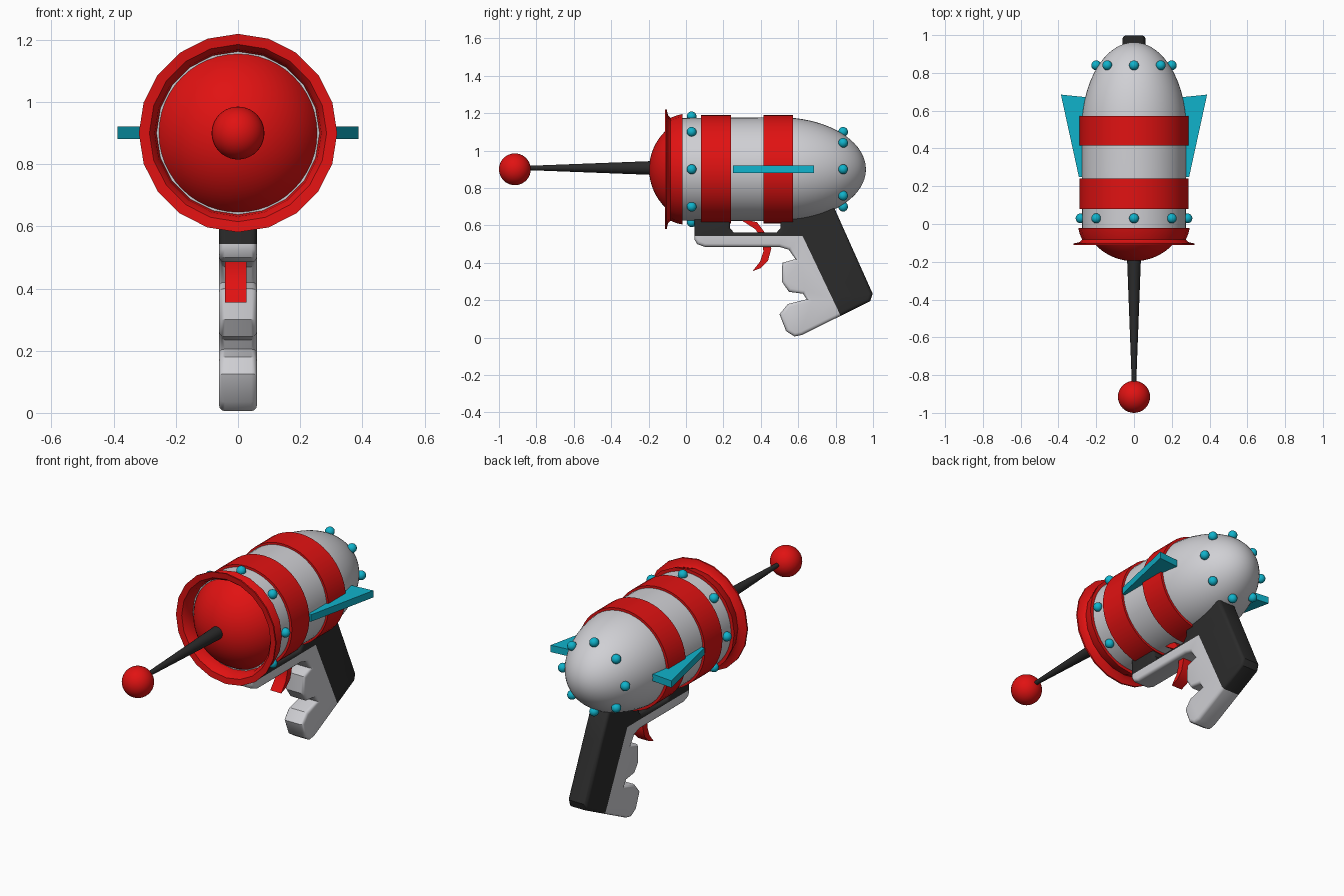
import bpy, bmesh, math
from mathutils import Vector

if "Cube" in bpy.data.objects:
    bpy.data.objects.remove(bpy.data.objects["Cube"])

AXIS_Z = 0.9  # height of the barrel axis


def material(name, rgb):
    m = bpy.data.materials.new(name)
    m.diffuse_color = (*rgb, 1)
    m.use_nodes = True
    m.node_tree.nodes["Principled BSDF"].inputs["Base Color"].default_value = m.diffuse_color
    return m


RED = material("red", (0.75, 0.006, 0.006))
GREY = material("light grey", (0.63, 0.63, 0.66))
TEAL = material("teal", (0.005, 0.45, 0.60))
BLACK = material("black", (0.024, 0.024, 0.024))


def finish(name, bm, *mats):
    bmesh.ops.recalc_face_normals(bm, faces=bm.faces)
    me = bpy.data.meshes.new(name)
    bm.to_mesh(me)
    bm.free()
    for m in mats:
        me.materials.append(m)
    ob = bpy.data.objects.new(name, me)
    bpy.context.collection.objects.link(ob)
    return ob


def lathe(name, profile, mat, sides=48, closed=False, z=AXIS_Z):
    """Spin (y, radius) points around the barrel axis."""
    bm = bmesh.new()
    rings = []
    for y, r in profile:
        rings.append([bm.verts.new((r * math.sin(a), y, z + r * math.cos(a)))
                      for a in (2 * math.pi * i / sides for i in range(sides))])
    pairs = list(zip(rings, rings[1:]))
    if closed:
        pairs.append((rings[-1], rings[0]))
    for a, b in pairs:
        for i in range(sides):
            j = (i + 1) % sides
            bm.faces.new((a[i], a[j], b[j], b[i]))
    bmesh.ops.remove_doubles(bm, verts=bm.verts, dist=1e-5)
    return finish(name, bm, mat)


def sphere(name, centre, r, mat, u=16, v=10):
    bm = bmesh.new()
    bmesh.ops.create_uvsphere(bm, u_segments=u, v_segments=v, radius=r)
    bmesh.ops.translate(bm, verts=bm.verts, vec=centre)
    return finish(name, bm, mat)


def prism(points, axis, lo, hi):
    """Extrude a 2D outline; axis 'x' takes (y, z) points, 'z' takes (x, y)."""
    bm = bmesh.new()
    vs = [bm.verts.new((lo, a, b) if axis == 'x' else (a, b, lo)) for a, b in points]
    f = bm.faces.new(vs)
    new = bmesh.ops.extrude_face_region(bm, geom=[f])["geom"]
    d = Vector((hi - lo, 0, 0)) if axis == 'x' else Vector((0, 0, hi - lo))
    bmesh.ops.translate(bm, verts=[g for g in new if isinstance(g, bmesh.types.BMVert)], vec=d)
    bmesh.ops.recalc_face_normals(bm, faces=bm.faces)
    return bm


# Barrel: cylinder with an elliptical rear dome
dome = [(0.5 + 0.462 * math.sin(t), 0.278 * math.cos(t))
        for t in (math.pi / 2 * i / 18 for i in range(19))]
lathe("barrel", [(-0.04, 0.0), (-0.04, 0.274)] + dome, GREY)

# Red bands around the barrel
for name, y0, y1 in (("front_band", 0.08, 0.24), ("rear_band", 0.415, 0.572)):
    lathe(name, [(y0, 0.265), (y0, 0.289), (y1, 0.289), (y1, 0.255)], RED, closed=True)

# Flared muzzle ring, and the shallow dome inside it
lathe("muzzle_ring", [(-0.02, 0.262), (-0.02, 0.295), (-0.05, 0.288), (-0.082, 0.275),
                      (-0.096, 0.288), (-0.103, 0.319), (-0.112, 0.319), (-0.108, 0.285),
                      (-0.085, 0.268), (-0.04, 0.262)], RED, sides=20, closed=True)
lathe("muzzle_dome", [(0.088 - 0.285 * math.cos(t), 0.285 * math.sin(t))
                      for t in (math.radians(70) * i / 12 for i in range(13))], RED)

# Antenna spike with ball tip
lathe("antenna", [(-0.15, 0), (-0.15, 0.038), (-0.86, 0.011), (-0.86, 0)], BLACK, sides=24, z=0.907)
sphere("antenna_ball", (0, -0.915, 0.9), 0.085, RED, 32, 20)

# Two rings of eight studs
for name, y, r in (("front_stud", 0.03, 0.283), ("rear_stud", 0.84, 0.2)):
    for i in range(8):
        a = math.pi / 4 * i
        sphere(f"{name}_{i + 1}", (r * math.sin(a), y, AXIS_Z + r * math.cos(a)), 0.026, TEAL)

# Side fins
for side, s in (("right", 1), ("left", -1)):
    pts = [(s * 0.292, 0.25), (s * 0.387, 0.685), (s * 0.24, 0.67), (s * 0.255, 0.25)]
    finish(f"{side}_fin", prism(pts, 'z', 0.881, 0.921), TEAL)

# Grip with trigger guard: one bevelled outline, cut along the colour border
grip = [(0.045, 0.66), (0.045, 0.525), (0.06, 0.5), (0.10, 0.485), (0.50, 0.485),
        (0.55, 0.47), (0.585, 0.42), (0.515, 0.40), (0.512, 0.30), (0.55, 0.245),
        (0.625, 0.235), (0.645, 0.205), (0.545, 0.18), (0.50, 0.125), (0.535, 0.035),
        (0.58, 0.006), (0.62, 0.014), (0.985, 0.195), (0.998, 0.235), (0.79, 0.70),
        (0.74, 0.74), (0.506, 0.68), (0.506, 0.585), (0.485, 0.563), (0.255, 0.563),
        (0.235, 0.585), (0.235, 0.66)]
bm = prism(grip, 'x', -0.061, 0.061)
rims = [e for e in bm.edges if abs(e.verts[0].co.x - e.verts[1].co.x) < 1e-6]
bmesh.ops.bevel(bm, geom=rims, offset=0.018, segments=3, profile=0.5,
                affect='EDGES', clamp_overlap=True)
bmesh.ops.triangulate(bm, faces=bm.faces)
seam_point, seam_normal = Vector((0, 0.625, 0.54)), Vector((0, 0.43, 0.205))
for co, no in ((Vector((0, 0, 0.543)), Vector((0, 0, 1))), (seam_point, seam_normal)):
    bmesh.ops.bisect_plane(bm, geom=bm.verts[:] + bm.edges[:] + bm.faces[:],
                           plane_co=co, plane_no=no)
for f in bm.faces:
    c = f.calc_center_median()
    f.material_index = int(c.z > 0.543 or (c - seam_point).dot(seam_normal) > 0)
finish("grip", bm, GREY, BLACK)

# Curved trigger
trigger = [(0.30, 0.635), (0.38, 0.617), (0.43, 0.55), (0.456, 0.475), (0.438, 0.41),
           (0.40, 0.372), (0.355, 0.355), (0.395, 0.405), (0.414, 0.46), (0.405, 0.53),
           (0.37, 0.58), (0.30, 0.625)]
finish("trigger", prism(trigger, 'x', -0.042, 0.028), RED)

# Smooth the round surfaces, keep sharp edges
bpy.ops.object.select_all(action='SELECT')
bpy.context.view_layer.objects.active = bpy.data.objects["barrel"]
bpy.ops.object.shade_smooth_by_angle(angle=math.radians(35))
